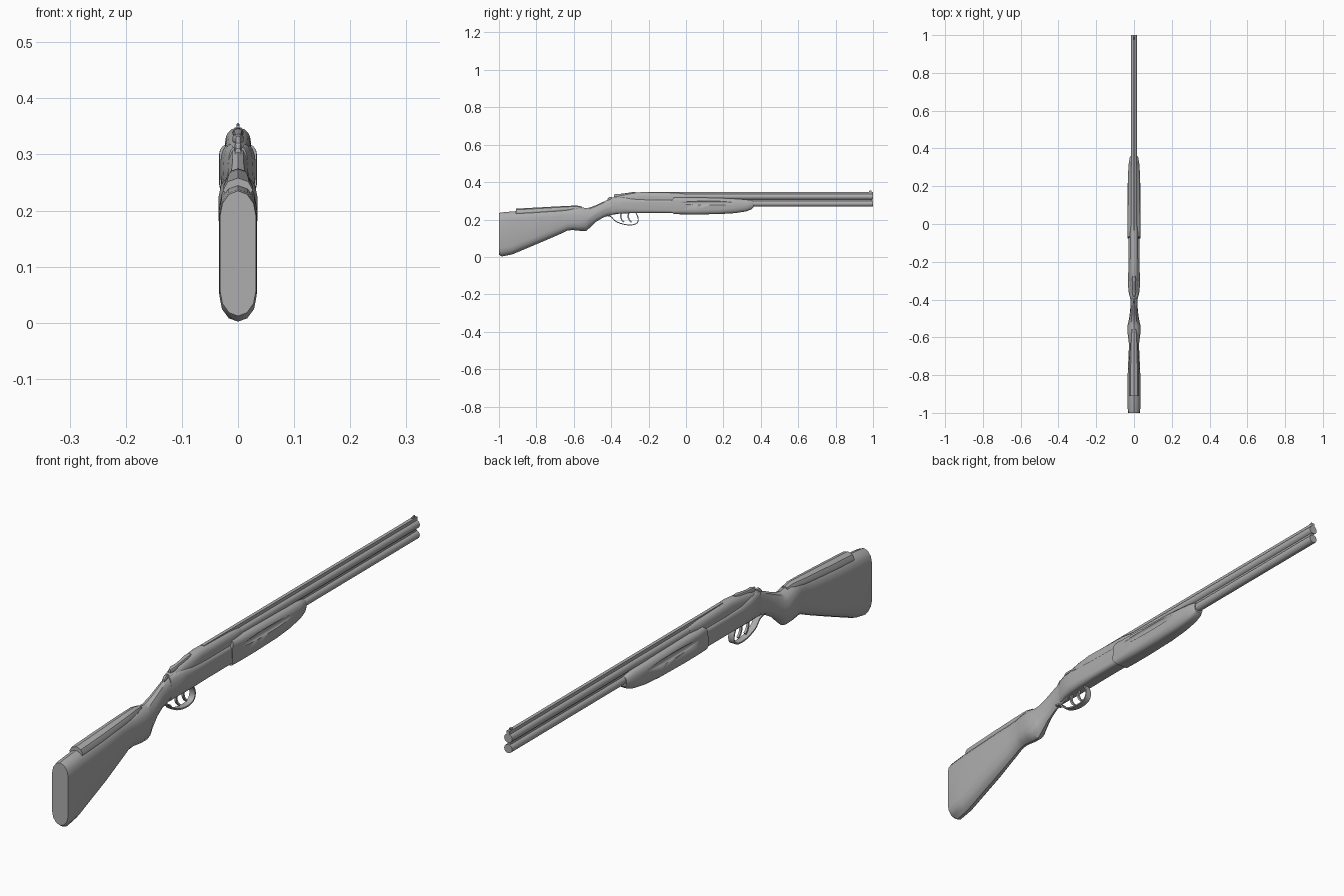
import bpy, bmesh, math
from mathutils import Vector

if "Cube" in bpy.data.objects:
    bpy.data.objects.remove(bpy.data.objects["Cube"])

gray = bpy.data.materials.new("plain gray")
gray.diffuse_color = (0.42, 0.42, 0.42, 1)
gray.use_nodes = True
gray.node_tree.nodes["Principled BSDF"].inputs["Base Color"].default_value = gray.diffuse_color


def finish(name, bm, angle=35):
    bmesh.ops.recalc_face_normals(bm, faces=bm.faces[:])
    me = bpy.data.meshes.new(name)
    bm.to_mesh(me)
    bm.free()
    ob = bpy.data.objects.new(name, me)
    bpy.context.collection.objects.link(ob)
    me.materials.append(gray)
    bpy.ops.object.select_all(action='DESELECT')
    ob.select_set(True)
    bpy.context.view_layer.objects.active = ob
    bpy.ops.object.shade_smooth_by_angle(angle=math.radians(angle))
    return ob


def section(lo, hi, hw, c, flat, n):
    """Closed rounded section; c = corner height, flat = width of flat top."""
    c = min(c, (hi - lo) * 0.49)
    half = []
    for i in range(n + 1):
        t = i / n * math.pi / 2
        half.append((hw * (flat + (1 - flat) * math.sin(t)), c * (1 - math.cos(t))))
    right = [(x, lo + d) for x, d in half] + [(x, hi - d) for x, d in reversed(half)]
    if flat == 0:
        return right + [(-x, z) for x, z in reversed(right[1:-1])]
    return right + [(-x, z) for x, z in reversed(right)]


def loft(name, stations, flat=0, n=4, warp=None, angle=35):
    """Skin rounded sections given as (y, low, high, half width, corner)."""
    bm = bmesh.new()
    rings = []
    for y, lo, hi, hw, c in stations:
        rings.append([bm.verts.new((x, y, z)) for x, z in section(lo, hi, hw, c, flat, n)])
    for a, b in zip(rings, rings[1:]):
        for i in range(len(a)):
            j = (i + 1) % len(a)
            bm.faces.new((a[i], a[j], b[j], b[i]))
    bm.faces.new(rings[0])
    bm.faces.new(rings[-1])
    if warp:
        for v in rings[0]:
            v.co.y += warp(v.co)
    return finish(name, bm, angle)


def box(name, x, y0, y1, z0, z1):
    bm = bmesh.new()
    bmesh.ops.create_cube(bm, size=1)
    for v in bm.verts:
        v.co = Vector((v.co.x * 2 * x, (y0 + y1) / 2 + v.co.y * (y1 - y0),
                       (z0 + z1) / 2 + v.co.z * (z1 - z0)))
    return finish(name, bm)


def strap(name, pts, hw, th, steps=5):
    """Flat band swept along a smooth path in the side plane."""
    P = [Vector(p) for p in pts]
    P = [2 * P[0] - P[1]] + P + [2 * P[-1] - P[-2]]
    path = []
    for k in range(1, len(P) - 2):
        a, b, c, d = P[k - 1:k + 3]
        for s in range(steps):
            t = s / steps
            path.append(0.5 * (2 * b + (c - a) * t + (2 * a - 5 * b + 4 * c - d) * t * t
                               + (3 * b - a - 3 * c + d) * t ** 3))
    path.append(P[-2])
    bm = bmesh.new()
    rings = []
    for i, p in enumerate(path):
        d = (path[min(i + 1, len(path) - 1)] - path[max(i - 1, 0)]).normalized()
        nrm = Vector((-d.y, d.x)) * th / 2
        rings.append([bm.verts.new((sx * hw, (p + s * nrm).x, (p + s * nrm).y))
                      for sx, s in ((1, 1), (1, -1), (-1, -1), (-1, 1))])
    for a, b in zip(rings, rings[1:]):
        for i in range(4):
            bm.faces.new((a[i], a[(i + 1) % 4], b[(i + 1) % 4], b[i]))
    bm.faces.new(rings[0])
    bm.faces.new(rings[-1])
    return finish(name, bm)


# butt stock with pistol grip and wrist
loft("stock", [
    (-1.0, .012, .235, .032, .045), (-.985, .002, .238, .033, .045),
    (-.93, .013, .243, .034, .045), (-.88, .034, .247, .034, .045),
    (-.78, .076, .252, .033, .042), (-.68, .119, .258, .028, .04),
    (-.635, .14, .262, .027, .04), (-.61, .144, .266, .030, .04),
    (-.57, .140, .268, .035, .045), (-.535, .138, .261, .034, .05),
    (-.515, .155, .264, .029, .055), (-.48, .188, .277, .023, .06),
    (-.44, .212, .296, .019, .06), (-.39, .226, .317, .019, .06),
    (-.36, .231, .325, .025, .05)], n=3)

# raised comb along the top of the stock
loft("comb", [
    (-.91, .215, .258, .026, .03), (-.80, .222, .264, .026, .03),
    (-.65, .236, .272, .022, .028), (-.585, .245, .275, .018, .025),
    (-.555, .25, .269, .012, .015)], n=2)

# receiver: wide lower frame and rounded upper block
loft("receiver_frame", [
    (-.40, .226, .312, .018, .045), (-.37, .231, .318, .027, .045),
    (-.33, .233, .318, .031, .03), (-.28, .234, .312, .031, .022),
    (-.20, .235, .308, .029, .016), (-.05, .235, .306, .028, .014)], flat=.5)
loft("receiver_top", [
    (-.40, .25, .315, .016, .03), (-.35, .26, .329, .021, .03),
    (-.29, .26, .341, .023, .03), (-.23, .26, .347, .023, .025),
    (-.05, .26, .343, .021, .025), (.0, .27, .337, .016, .016)], flat=.15)

# fore-end with chevron-shaped rear edge
forend = loft("fore_end", [
    (-.065, .229, .32, .033, .018), (-.03, .228, .319, .034, .02),
    (.05, .227, .318, .034, .022), (.18, .229, .315, .034, .026),
    (.26, .234, .311, .032, .03), (.32, .243, .307, .028, .03),
    (.35, .254, .303, .023, .025), (.36, .264, .299, .018, .016)],
    flat=.4, warp=lambda p: -.035 * (1 - abs(p.z - .272) / .045))

# finger grooves scooped out of both fore-end sides
for s in (-1, 1):
    bm = bmesh.new()
    bmesh.ops.create_uvsphere(bm, u_segments=24, v_segments=16, radius=1)
    for v in bm.verts:
        v.co = Vector((s * .037 + v.co.x * .009, .13 + v.co.y * .17, .288 + v.co.z * .012))
    cutter = finish("groove_cutter", bm)
    cutter.hide_render = True
    cutter.hide_viewport = True
    mod = forend.modifiers.new("groove", 'BOOLEAN')
    mod.operation = 'DIFFERENCE'
    mod.object = cutter

# two stacked barrels, ribs and bead sight
for name, z in (("upper_barrel", .322), ("lower_barrel", .285)):
    loft(name, [(-.15, z - .0155, z + .0155, .0155, .02),
                (1.0, z - .0155, z + .0155, .0155, .02)], n=4)
box("top_rib", .006, -.2, 1.0, .334, .348)
box("side_rib", .006, -.05, .995, .296, .311)
loft("bead_sight", [(.978, .346, .352, .003, .004), (.984, .346, .356, .003, .004),
                    (.992, .346, .356, .003, .004)], n=2)

# top lever and safety catch
loft("top_lever", [(-.385, .318, .333, .004, .005), (-.37, .318, .337, .010, .006),
                   (-.34, .322, .338, .007, .006), (-.29, .33, .346, .010, .006),
                   (-.27, .335, .347, .006, .006)], n=2)
loft("safety_catch", [(-.42, .298, .311, .005, .004), (-.408, .302, .321, .006, .004),
                      (-.395, .31, .32, .005, .004)], n=2)

# trigger guard and two triggers
strap("trigger_guard", [(-.425, .222), (-.40, .214), (-.375, .19), (-.33, .174),
                        (-.285, .172), (-.26, .184), (-.256, .208), (-.268, .236)], .011, .005)
for i, y in enumerate((-.345, -.305)):
    strap(f"trigger_{i + 1}", [(y, .24), (y - .004, .216), (y + .002, .198), (y + .014, .186)],
          .004, .007)
